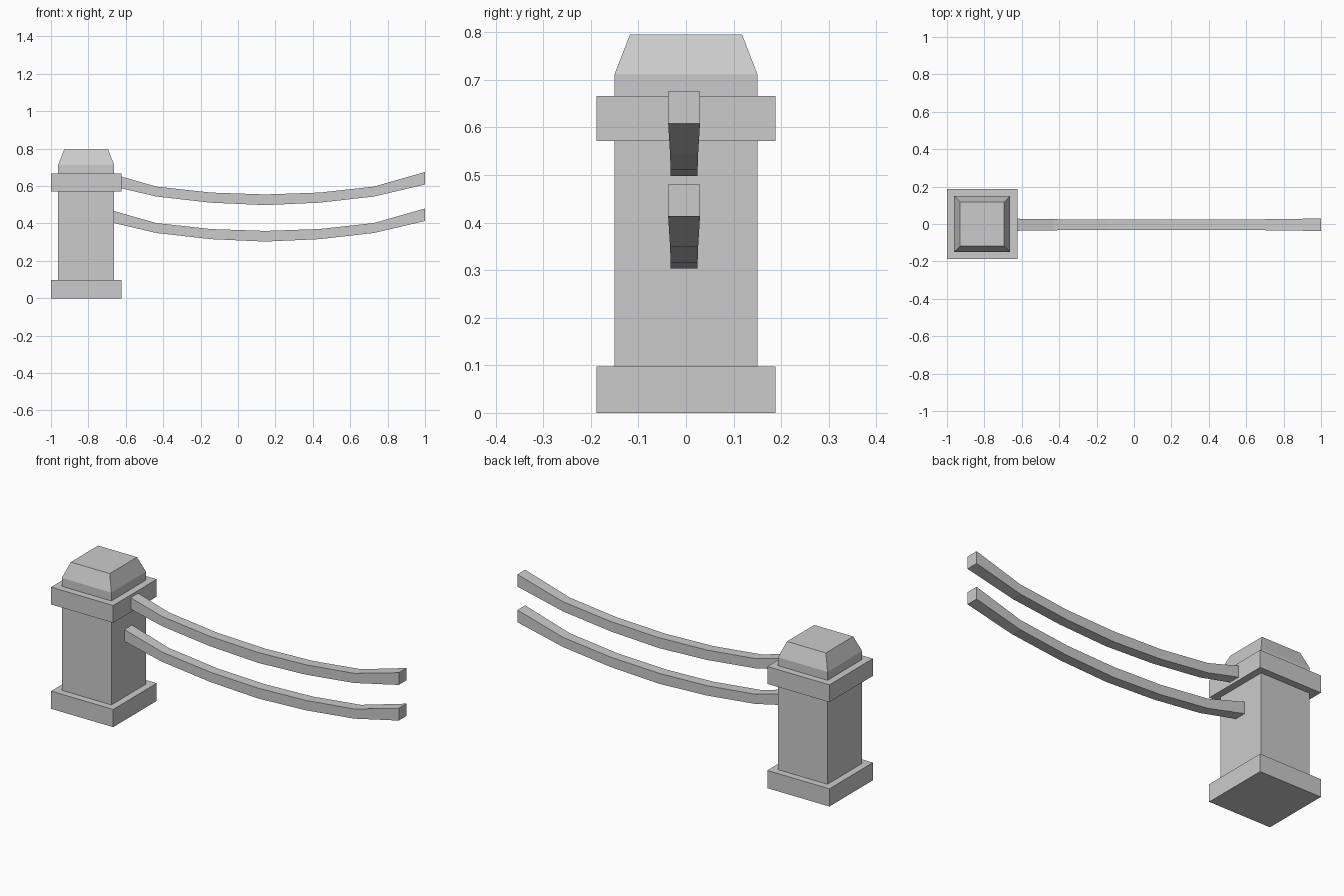
import bpy

if "Cube" in bpy.data.objects:
    bpy.data.objects.remove(bpy.data.objects["Cube"])

POST_X = -0.812


def loft(name, rings):
    """Closed mesh through a series of four-cornered rings."""
    verts = [v for ring in rings for v in ring]
    faces = [(3, 2, 1, 0)]
    for r in range(len(rings) - 1):
        a, b = r * 4, r * 4 + 4
        for i in range(4):
            j = (i + 1) % 4
            faces.append((a + i, a + j, b + j, b + i))
    e = len(verts) - 4
    faces.append((e, e + 1, e + 2, e + 3))
    mesh = bpy.data.meshes.new(name)
    mesh.from_pydata(verts, [], faces)
    mesh.update()
    obj = bpy.data.objects.new(name, mesh)
    bpy.context.collection.objects.link(obj)
    return obj


def square_post(name, profile):
    """Square column from (half width, height) pairs."""
    loft(name, [[(POST_X + sx * h, sy * h, z)
                 for sx, sy in ((-1, -1), (1, -1), (1, 1), (-1, 1))]
                for h, z in profile])


# Post: base block, shaft with tapered cap, collar
square_post("post_base", [(0.188, 0), (0.188, 0.097)])
square_post("post_shaft", [(0.15, 0.05), (0.15, 0.712), (0.118, 0.795)])
square_post("post_collar", [(0.188, 0.571), (0.188, 0.666)])

# Sagging rails: half of the curve as (distance from middle, top z, bottom z, half width)
MID_X, MID_Y = 0.145, -0.004
half = [(0, 0.555, 0.498, 0.0285), (0.29, 0.565, 0.511, 0.0285),
        (0.582, 0.597, 0.544, 0.0295), (0.855, 0.675, 0.608, 0.0335)]
curve = [(-d, t, b, w) for d, t, b, w in reversed(half[1:])] + half


def rail(name, drop):
    loft(name, [[(MID_X + d, MID_Y - w, b - drop), (MID_X + d, MID_Y + w, b - drop),
                 (MID_X + d, MID_Y + w, t - drop), (MID_X + d, MID_Y - w, t - drop)]
                for d, t, b, w in curve])


rail("upper_rail", 0)
rail("lower_rail", 0.195)
